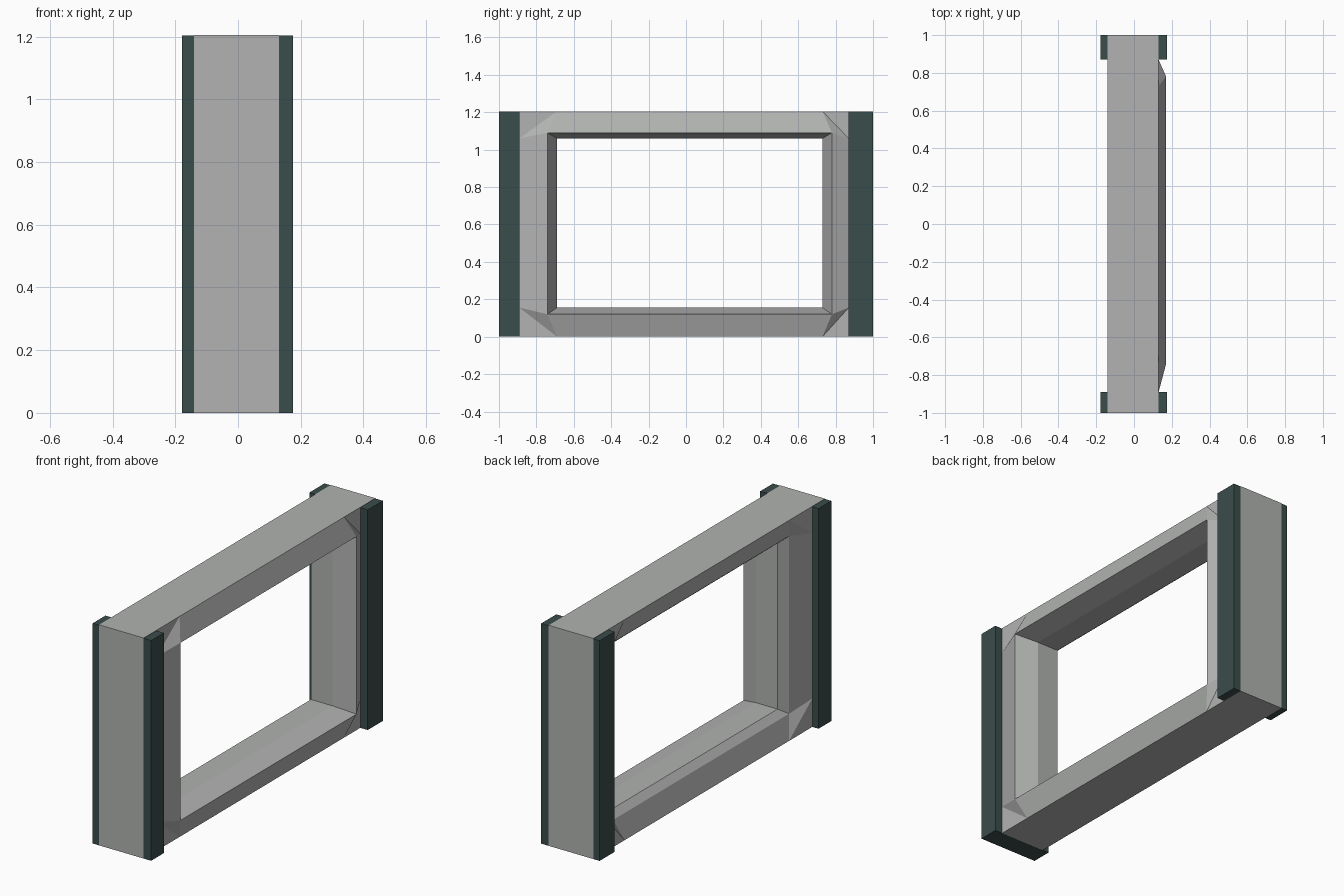
import bpy, bmesh

if "Cube" in bpy.data.objects:
    bpy.data.objects.remove(bpy.data.objects["Cube"])


def material(name, rgb):
    m = bpy.data.materials.new(name)
    m.diffuse_color = (*rgb, 1)
    m.use_nodes = True
    m.node_tree.nodes["Principled BSDF"].inputs["Base Color"].default_value = m.diffuse_color
    return m


GREY = material("concrete grey", (0.44, 0.45, 0.44))
DARK = material("dark teal", (0.042, 0.075, 0.070))
H = 1.205


def finish(name, bm, *mats):
    bmesh.ops.recalc_face_normals(bm, faces=bm.faces)
    me = bpy.data.meshes.new(name)
    bm.to_mesh(me)
    bm.free()
    for m in mats:
        me.materials.append(m)
    ob = bpy.data.objects.new(name, me)
    bpy.context.collection.objects.link(ob)
    return ob


def box(name, x, y, z, *mats):
    bm = bmesh.new()
    bmesh.ops.create_cube(bm, size=1)
    for v in bm.verts:
        for i, (lo, hi) in enumerate((x, y, z)):
            v.co[i] = lo if v.co[i] < 0 else hi
    return finish(name, bm, *mats)


# Corners of the nested rectangles, in order round the opening
def rect(y0, y1, z0, z1):
    return [(y0, z0), (y1, z0), (y1, z1), (y0, z1)]


OUTER = rect(-0.89, 0.87, 0, H)
LIP = rect(-0.74, 0.78, 0.12, 1.09)
INNER = rect(-0.69, 0.73, 0.155, 1.06)

# Window frame: sloped faces, a raised lip and a bevelled opening
bm = bmesh.new()


def ring(points, x):
    return [bm.verts.new((x, y, z)) for y, z in points]


def bridge(a, b):
    n = len(a)
    for i in range(n):
        j = (i + 1) % n
        bm.faces.new((a[i], a[j], b[j], b[i]))


edge_points = []
for i, ((yo, zo), (yi, zi)) in enumerate(zip(OUTER, INNER)):
    before, after = (yo, zi), (yi, zo)
    if i % 2:
        before, after = after, before
    edge_points += [before, (yo, zo), after]

sides = []
for x_outer, x_lip, x_inner in ((0.13, 0.17, 0.06), (-0.14, -0.105, -0.07)):
    outer, lip, inner = ring(edge_points, x_outer), ring(LIP, x_lip), ring(INNER, x_inner)
    for i in range(4):
        a, c, b = outer[3 * i:3 * i + 3]
        bm.faces.new((a, c, b))
        bm.faces.new((a, b, lip[i]))
        j = (i + 1) % 4
        bm.faces.new((b, outer[3 * j], lip[j], lip[i]))
    bridge(lip, inner)
    sides.append((outer, inner))
bridge(sides[0][0], sides[1][0])
bridge(sides[0][1], sides[1][1])
finish("window_frame", bm, GREY)

# End posts with dark strips on both sides
for side, y in (("left", (-1, -0.89)), ("right", (0.87, 1))):
    post = box(side + "_post", (-0.14, 0.13), y, (0, H), GREY, DARK)
    if side == "left":
        for p in post.data.polygons:
            p.material_index = int(p.normal.z < -0.5)  # dark underside
    box(side + "_front_strip", (0.13, 0.175), y, (0, H - 0.002), DARK)
    box(side + "_back_strip", (-0.178, -0.14), y, (0, H - 0.002), DARK)
